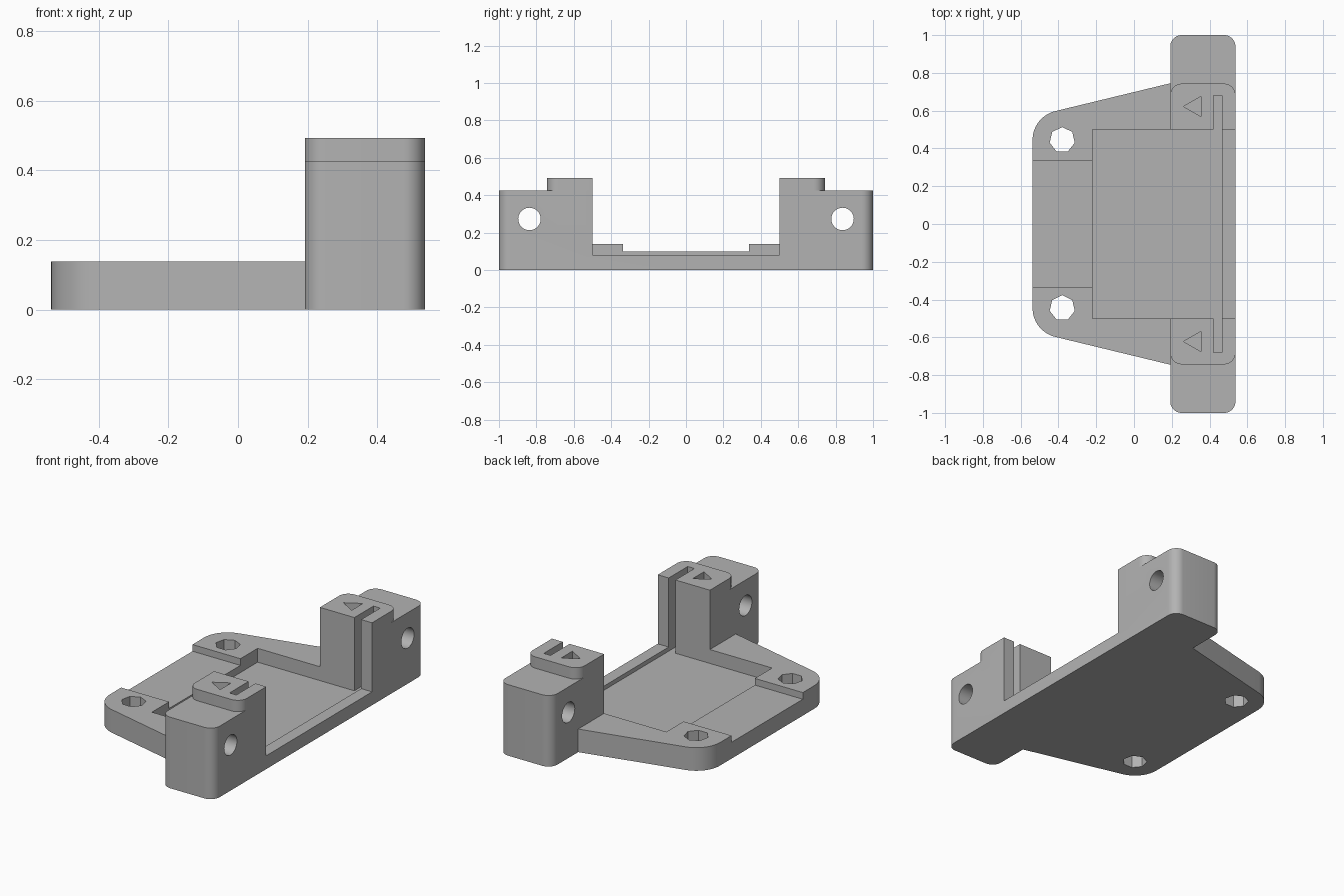
import bpy
import bmesh
from math import cos, sin, pi, radians
from mathutils import Matrix

if "Cube" in bpy.data.objects:
    bpy.data.objects.remove(bpy.data.objects["Cube"], do_unlink=True)

GREY = (0.45, 0.45, 0.45, 1)
grey = bpy.data.materials.new("plain grey")
grey.use_nodes = True
grey.diffuse_color = GREY
grey.node_tree.nodes["Principled BSDF"].inputs["Base Color"].default_value = GREY


def prism(name, outline, z0, z1, turn=None):
    """Extrude a counter-clockwise outline from z0 to z1."""
    bm = bmesh.new()
    face = bm.faces.new([bm.verts.new((x, y, z0)) for x, y in outline])
    top = bmesh.ops.extrude_face_region(bm, geom=[face])["geom"]
    moved = [v for v in top if isinstance(v, bmesh.types.BMVert)]
    bmesh.ops.translate(bm, vec=(0, 0, z1 - z0), verts=moved)
    bmesh.ops.recalc_face_normals(bm, faces=bm.faces)
    if turn:
        bm.transform(turn)
    mesh = bpy.data.meshes.new(name)
    bm.to_mesh(mesh)
    bm.free()
    mesh.materials.append(grey)
    obj = bpy.data.objects.new(name, mesh)
    bpy.context.collection.objects.link(obj)
    return obj


def arc(cx, cy, r, start, end, steps=10):
    angles = [radians(start + (end - start) * i / steps) for i in range(steps + 1)]
    return [(cx + r * cos(a), cy + r * sin(a)) for a in angles]


def ring(cx, cy, r, sides):
    return arc(cx, cy, r, 90, 450, sides)[:-1]


def rect(x0, x1, y):
    return [(x0, -y), (x1, -y), (x1, y), (x0, y)]


def rounded_rect(x0, x1, y, r):
    return (arc(x1 - r, r - y, r, -90, 0) + arc(x1 - r, y - r, r, 0, 90)
            + arc(x0 + r, y - r, r, 90, 180) + arc(x0 + r, r - y, r, 180, 270))


def combine(target, tool, operation):
    mod = target.modifiers.new(operation.lower(), "BOOLEAN")
    mod.operation = operation
    mod.solver = "EXACT"
    mod.object = tool
    bpy.context.view_layer.objects.active = target
    bpy.ops.object.modifier_apply(modifier=mod.name)
    bpy.data.objects.remove(tool, do_unlink=True)


END, SIDE = 0.537, 0.192       # outer and inner faces of the upright bar
HOLE_X, HOLE_Y = -0.38, 0.445  # screw holes, also centres of the plate corners
FLOOR, HIGH = 0.055, 0.8

# Tapered base plate with two rounded corners
corner = arc(HOLE_X, HOLE_Y, 0.157, 103.6, 180, 14)
half = [(0.4, 0.745), (SIDE, 0.745)] + corner
plate = half + [(x, -y) for x, y in reversed(half)]
bracket = prism("mounting_bracket", plate, 0, 0.138)

# Upright bar and its raised pad; the tray cut later splits them into two towers
combine(bracket, prism("bar", rounded_rect(SIDE, END, 1, 0.06), 0, 0.425), "UNION")
combine(bracket, prism("pad", rounded_rect(SIDE, END, 0.743, 0.06), 0.2, 0.493), "UNION")

# Opening between the towers, sunken tray floor, and shallow end channel
cutters = [
    prism("opening", rect(-0.22, 0.7, 0.5), 0.08, HIGH),
    prism("tray", rect(-0.22, 0.465, 0.5), FLOOR, HIGH),
    prism("channel", rect(-0.7, -0.1, 0.337), 0.098, HIGH),
    prism("slots", rect(0.42, 0.465, 0.68), FLOOR, HIGH),
]

# Screw holes, cross holes through the towers, and arrow recesses
sideways = Matrix.Rotation(pi / 2, 4, "Y")
for s in (-1, 1):
    cutters.append(prism("screw_hole", ring(HOLE_X, HOLE_Y * s, 0.068, 7), -0.1, HIGH))
    cutters.append(prism("cross_hole", ring(-0.273, 0.837 * s, 0.06, 32), -0.1, HIGH, sideways))
    arrow = [(0.262, 0.622 * s), (0.354, 0.622 * s - 0.053), (0.354, 0.622 * s + 0.053)]
    cutters.append(prism("arrow", arrow, 0.443, HIGH))
for cutter in cutters:
    combine(bracket, cutter, "DIFFERENCE")

bpy.ops.object.select_all(action="DESELECT")
bracket.select_set(True)
bpy.context.view_layer.objects.active = bracket
bpy.ops.object.shade_smooth_by_angle(angle=radians(30))
